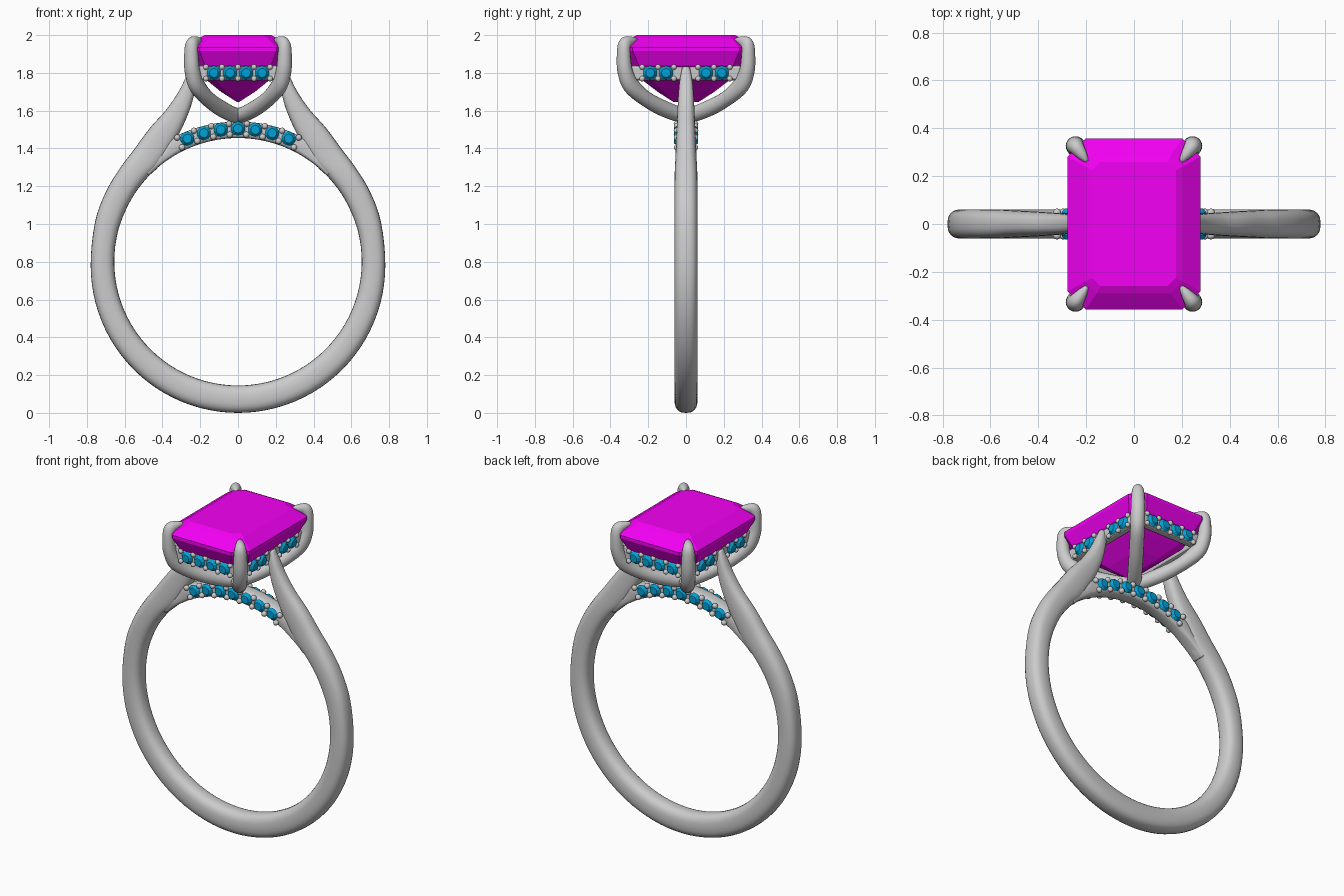
import bpy, bmesh, math
from mathutils import Vector, Matrix

if "Cube" in bpy.data.objects:
    bpy.data.objects.remove(bpy.data.objects["Cube"])


def material(name, rgb):
    m = bpy.data.materials.new(name)
    m.diffuse_color = (*rgb, 1)
    m.use_nodes = True
    m.node_tree.nodes["Principled BSDF"].inputs["Base Color"].default_value = m.diffuse_color
    return m


MAGENTA = material("magenta_stone", (0.9, 0.0, 0.9))
BLUE = material("blue_stone", (0.0, 0.36, 0.68))


def finish(name, bm, mat=None, smooth=True):
    bmesh.ops.recalc_face_normals(bm, faces=bm.faces)
    me = bpy.data.meshes.new(name)
    bm.to_mesh(me)
    bm.free()
    ob = bpy.data.objects.new(name, me)
    bpy.context.collection.objects.link(ob)
    if mat:
        me.materials.append(mat)
    for p in me.polygons:
        p.use_smooth = smooth
    return ob


def loft(bm, rings):
    loops = [[bm.verts.new(p) for p in r] for r in rings]
    n = len(loops[0])
    for a, b in zip(loops, loops[1:]):
        for i in range(n):
            j = (i + 1) % n
            bm.faces.new((a[i], a[j], b[j], b[i]))
    bm.faces.new(loops[0])
    bm.faces.new(loops[-1])


def smooth_path(pts, sub=4):
    """Catmull-Rom through the stations."""
    P = [Vector(p) for p in pts]
    P = [2 * P[0] - P[1]] + P + [2 * P[-1] - P[-2]]
    out = []
    for a, b, c, d in zip(P, P[1:], P[2:], P[3:]):
        for k in range(sub):
            t = k / sub
            out.append(0.5 * (2 * b + (c - a) * t + (2 * a - 5 * b + 4 * c - d) * t * t
                              + (3 * b - a - 3 * c + d) * t ** 3))
    return out + [P[-2]]


def sweep(name, stations, direction=(1, 0), power=2.0, n=20):
    """Stations are (inner u, inner z, outer u, outer z, half width) in an upright plane."""
    d = Vector((*direction, 0)).normalized()
    side = Vector((-d.y, d.x, 0))
    up = Vector((0, 0, 1))
    rings = []
    for s in smooth_path(stations):
        inner, outer = d * s[0] + up * s[1], d * s[2] + up * s[3]
        mid, half = (inner + outer) / 2, (outer - inner) / 2
        ring = []
        for i in range(n):
            a = 2 * math.pi * i / n
            c, q = math.cos(a), math.sin(a)
            c = math.copysign(abs(c) ** (2 / power), c)
            q = math.copysign(abs(q) ** (2 / power), q)
            ring.append(mid + half * c + side * (s[4] * q))
        rings.append(ring)
    bm = bmesh.new()
    loft(bm, rings)
    return finish(name, bm)


def mirrored(half):
    """Add the -u copy of a station list whose last entry lies on u = 0."""
    return half + [(-a, b, -c, d, w) for a, b, c, d, w in reversed(half[:-1])]


# Shank: shoulders running into a round band
shank = [(.205, 1.80, .25, 1.835, .022), (.225, 1.72, .275, 1.78, .034),
         (.25, 1.62, .315, 1.70, .042), (.30, 1.50, .38, 1.605, .047),
         (.36, 1.39, .465, 1.51, .052), (.42, 1.303, .55, 1.395, .056),
         (.487, 1.238, .625, 1.295, .06), (.567, 1.127, .70, 1.17, .061),
         (.633, .97, .757, 1.01, .061)]
for deg in range(0, -91, -15):
    c, s = math.cos(math.radians(deg)), math.sin(math.radians(deg))
    if deg == -90:
        c = 0
    shank.append((.655 * c, .80 + .655 * s, .78 * c, .78 + .78 * s, .061))
sweep("shank", mirrored(shank), power=2.6, n=24)

# Bridge under the basket
bridge = []
for deg in range(44, 137, 4):
    c, s = math.cos(math.radians(deg)), math.sin(math.radians(deg))
    ro = .742 if 58 < deg < 122 else .715
    bridge.append((.655 * c, .80 + .655 * s, ro * c, .80 + ro * s, .044))
sweep("bridge", bridge, power=4)

# Two crossing U-shaped wires that end in four claws
claw = [(.322, 1.972, .332, 1.985, .007), (.345, 1.955, .365, 1.993, .02),
        (.372, 1.935, .412, 1.99, .03), (.378, 1.91, .44, 1.958, .036),
        (.375, 1.87, .448, 1.89, .039), (.365, 1.82, .442, 1.80, .041),
        (.33, 1.765, .40, 1.705, .041), (.25, 1.70, .29, 1.63, .041),
        (.13, 1.65, .15, 1.567, .041), (0, 1.615, 0, 1.535, .041)]
for label, sy in (("a", 1), ("b", -1)):
    sweep("claw_wire_" + label, mirrored(claw), (.6, .8 * sy))

# Gallery rail around the basket
bm = bmesh.new()
for sgn in (-1, 1):
    for pos, size in (((0, sgn * .292, 1.80), (.46, .05, .078)),
                      ((sgn * .213, 0, 1.80), (.05, .60, .078))):
        bmesh.ops.create_cube(bm, size=1, matrix=Matrix.Translation(pos)
                              @ Matrix.Diagonal((*size, 1)))
rail = finish("gallery_rail", bm, smooth=False)
bev = rail.modifiers.new("soft_edges", "BEVEL")
bev.width, bev.segments = .012, 2

# Emerald-cut centre stone: stepped rings (half x, half y, corner cut, z)
steps = [(.175, .26, .035, 2.0), (.205, .29, .05, 1.985), (.278, .357, .075, 1.935),
         (.278, .357, .075, 1.915), (.245, .32, .07, 1.84), (.17, .235, .05, 1.765),
         (.09, .15, .03, 1.70), (.004, .065, .003, 1.645)]
bm = bmesh.new()
rings = []
for x, y, c, z in steps:
    rings.append([(x, y - c, z), (x - c, y, z), (c - x, y, z), (-x, y - c, z),
                  (-x, c - y, z), (c - x, -y, z), (x - c, -y, z), (x, c - y, z)])
loft(bm, rings)
finish("centre_stone", bm, MAGENTA, smooth=False)

# Accent stones and the beads that hold them
stones, beads = bmesh.new(), bmesh.new()


def stone(pos, normal):
    m = Matrix.Translation(pos) @ Vector(normal).to_track_quat('Z', 'Y').to_matrix().to_4x4()
    for r2, depth, off in ((.024, .018, .009), (.004, -.03, -.015)):
        bmesh.ops.create_cone(stones, cap_ends=True, segments=10, radius1=.038, radius2=r2,
                              depth=depth, matrix=m @ Matrix.Translation((0, 0, off)))


def bead(pos, r=.015):
    bmesh.ops.create_icosphere(beads, subdivisions=2, radius=r, matrix=Matrix.Translation(pos))


for sgn in (-1, 1):
    for k in range(-3, 4):                       # bridge stones
        a = .13 * k
        stone((.705 * math.sin(a), sgn * .046, .80 + .705 * math.cos(a)), (0, sgn, 0))
    for k in range(-4, 4):                       # bridge beads
        a = .13 * (k + .5)
        for r in (.674, .732):
            bead((r * math.sin(a), sgn * .048, .80 + r * math.cos(a)), .017)
    for x in (-.1275, -.0425, .0425, .1275):     # front and back rail stones
        stone((x, sgn * .318, 1.80), (0, sgn, 0))
    for y in (-.19, -.106, .106, .19):           # side rail stones
        stone((sgn * .239, y, 1.80), (sgn, 0, 0))
    for dz in (-.031, .031):                     # rail beads
        for x in (-.17, -.085, 0, .085, .17):
            bead((x, sgn * .32, 1.80 + dz))
        for y in (-.232, -.148, -.064, .064, .148, .232):
            bead((sgn * .241, y, 1.80 + dz))
finish("accent_stones", stones, BLUE, smooth=False)
finish("setting_beads", beads)
